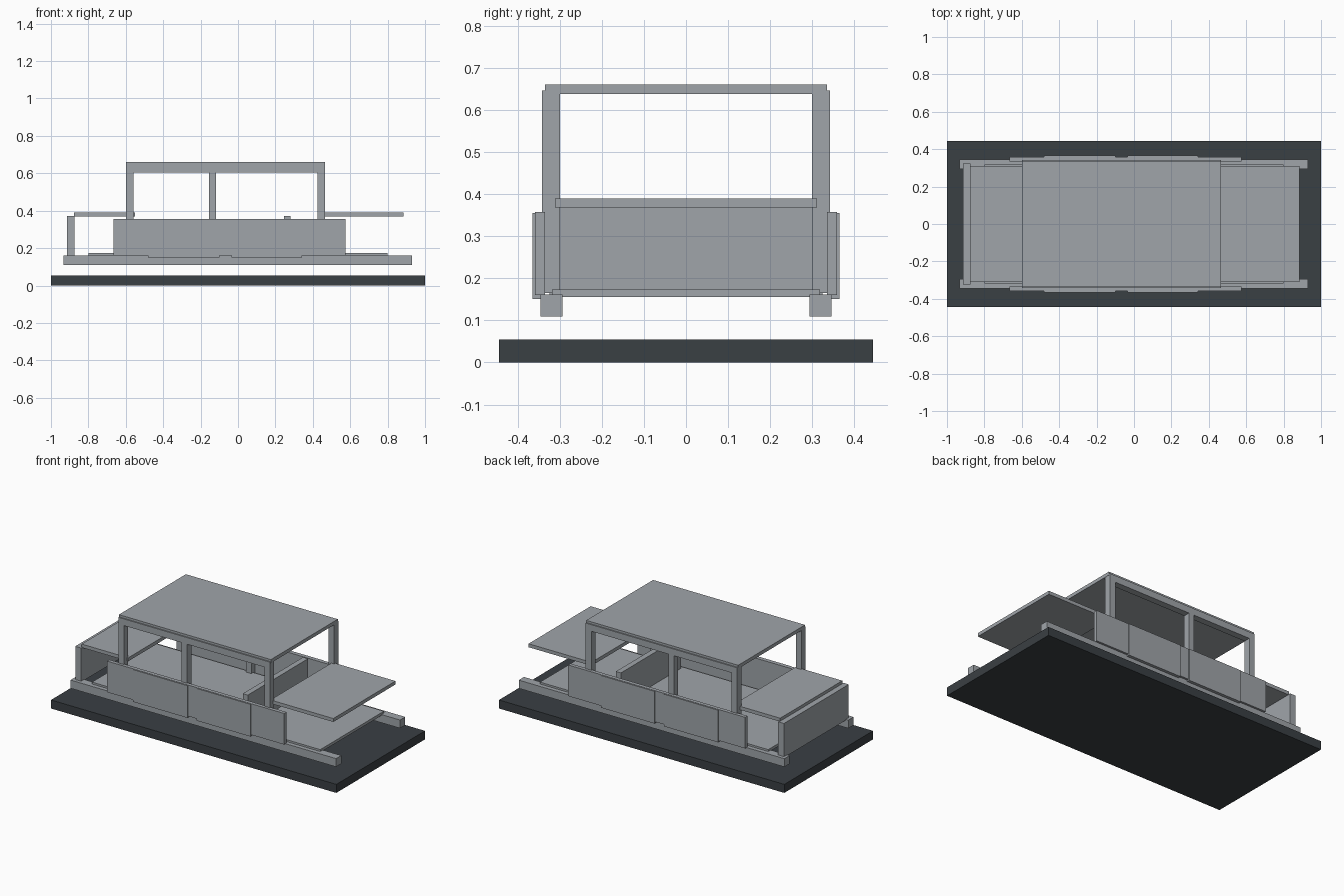
import bpy

if "Cube" in bpy.data.objects:
    bpy.data.objects.remove(bpy.data.objects["Cube"])


def material(name, rgb):
    m = bpy.data.materials.new(name)
    m.diffuse_color = (*rgb, 1.0)
    m.use_nodes = True
    m.node_tree.nodes["Principled BSDF"].inputs["Base Color"].default_value = m.diffuse_color
    return m


METAL = material("bare_grey", (0.35, 0.375, 0.40))
DARK = material("dark_slate", (0.042, 0.05, 0.057))


def box(name, x, y, z, mat=METAL):
    """Axis-aligned box from (min, max) ranges."""
    x0, x1 = x
    y0, y1 = y
    z0, z1 = z
    verts = [(a, b, c) for c in (z0, z1) for b in (y0, y1) for a in (x0, x1)]
    faces = [(0, 2, 3, 1), (4, 5, 7, 6), (0, 1, 5, 4),
             (2, 6, 7, 3), (0, 4, 6, 2), (1, 3, 7, 5)]
    mesh = bpy.data.meshes.new(name)
    mesh.from_pydata(verts, [], faces)
    mesh.materials.append(mat)
    ob = bpy.data.objects.new(name, mesh)
    bpy.context.collection.objects.link(ob)
    return ob


def pair(name, x, y, z):
    """Same box on both sides of the car."""
    box("left_" + name, x, y, z)
    box("right_" + name, x, (-y[1], -y[0]), z)


# Display plinth
box("plinth", (-1, 1), (-0.444, 0.444), (0, 0.054), DARK)

# Chassis rails and floor
pair("chassis_rail", (-0.932, 0.93), (0.294, 0.346), (0.109, 0.161))
box("floor_pan", (-0.80, 0.80), (-0.319, 0.319), (0.155, 0.173))

# Lower body sides with slightly proud doors
pair("body_side", (-0.666, 0.575), (0.335, 0.359), (0.16, 0.357))
pair("rear_door", (-0.48, -0.10), (0.345, 0.365), (0.151, 0.355))
pair("front_door", (-0.035, 0.342), (0.345, 0.365), (0.151, 0.355))

# Cabin frame: pillars reach from the floor to the roof rails
for label, x in (("rear", (-0.598, -0.56)), ("middle", (-0.155, -0.117)),
                 ("front", (0.424, 0.464))):
    pair(label + "_pillar", x, (0.30, 0.342), (0.165, 0.61))
pair("roof_rail", (-0.598, 0.464), (0.30, 0.342), (0.604, 0.646))
box("roof", (-0.60, 0.465), (-0.335, 0.335), (0.638, 0.66))

# Bulkhead, hood, trunk lid and tail panel
box("bulkhead", (0.245, 0.28), (-0.302, 0.302), (0.165, 0.373))
box("hood", (0.445, 0.886), (-0.311, 0.311), (0.368, 0.39))
box("trunk_lid", (-0.878, -0.552), (-0.311, 0.311), (0.368, 0.39))
box("tail_panel", (-0.914, -0.873), (-0.324, 0.324), (0.155, 0.371))
